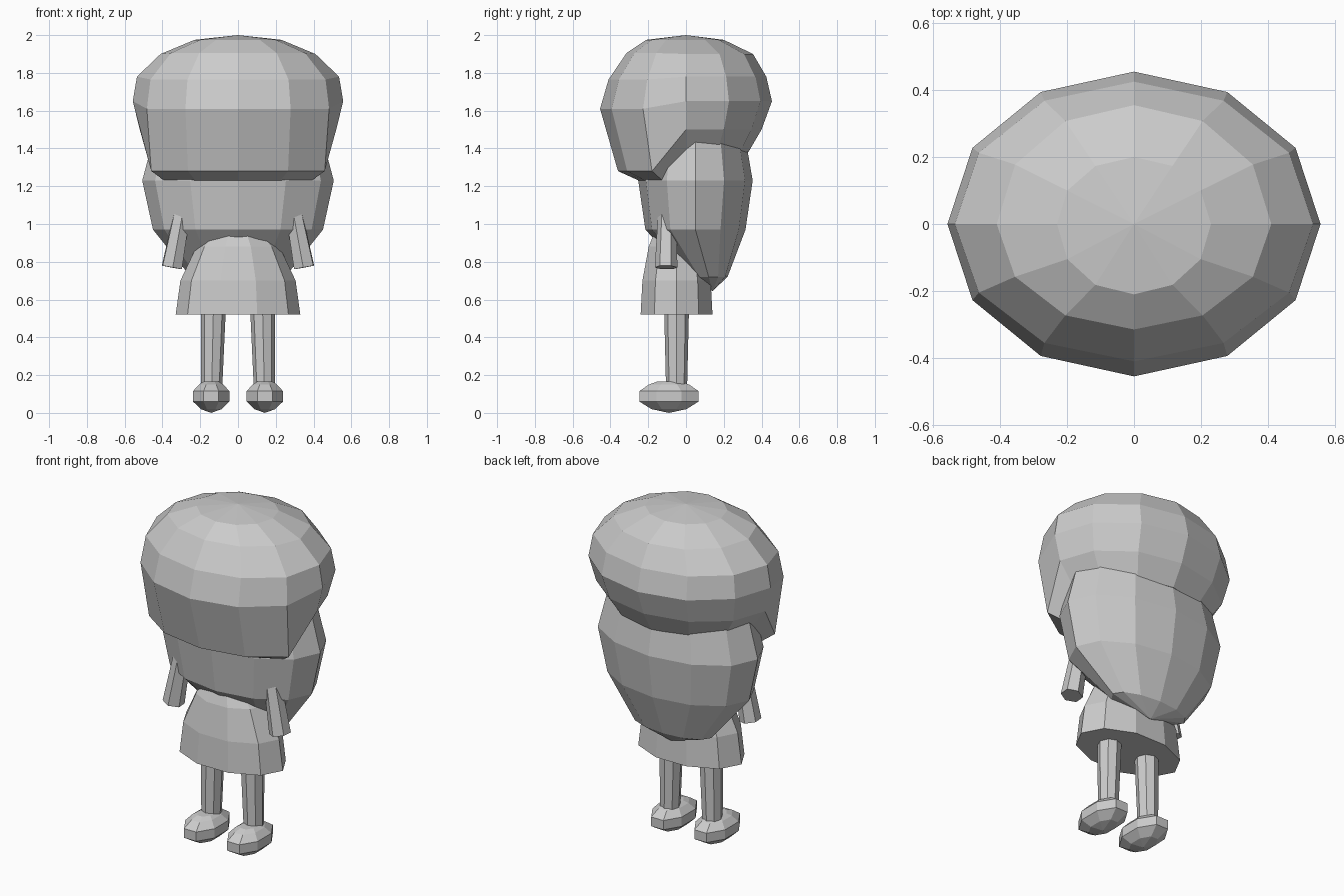
import bpy, bmesh, math
from mathutils import Vector

cube = bpy.data.objects.get("Cube")
if cube:
    bpy.data.objects.remove(cube, do_unlink=True)

grey = bpy.data.materials.new("plain grey")
grey.use_nodes = True
grey.diffuse_color = (0.6, 0.6, 0.6, 1)
grey.node_tree.nodes["Principled BSDF"].inputs["Base Color"].default_value = (0.6, 0.6, 0.6, 1)


def loft(name, sides, rings, point):
    """Closed skin over rings; point(ring, angle) gives each corner."""
    bm = bmesh.new()
    loops = [[bm.verts.new(point(r, math.tau * i / sides)) for i in range(sides)]
             for r in rings]
    for a, b in zip(loops, loops[1:]):
        for i in range(sides):
            j = (i + 1) % sides
            bm.faces.new((a[i], a[j], b[j], b[i]))
    bm.faces.new(loops[0][::-1])
    bm.faces.new(loops[-1])
    bmesh.ops.remove_doubles(bm, verts=bm.verts, dist=0.002)
    bmesh.ops.recalc_face_normals(bm, faces=bm.faces)
    mesh = bpy.data.meshes.new(name)
    bm.to_mesh(mesh)
    bm.free()
    mesh.materials.append(grey)
    obj = bpy.data.objects.new(name, mesh)
    bpy.context.collection.objects.link(obj)
    return obj


def ellipse(ring, angle, x=0):
    """Ring is height, centre y, x radius, y radius."""
    z, cy, rx, ry = ring
    return x + rx * math.cos(angle), cy + ry * math.sin(angle), z


def tube(name, start, end, r0, r1, sides):
    start, end = Vector(start), Vector(end)
    turn = (end - start).to_track_quat('Z', 'Y')
    loft(name, sides, ((start, r0), (end, r1)), lambda ring, a:
         ring[0] + turn @ Vector((ring[1] * math.cos(a), ring[1] * math.sin(a), 0)))


# Hair cap: short at the back, long fringe at the front
back = ((2.0, 0, 0, 0), (1.975, 0, .23, .20), (1.9, 0, .41, .355),
        (1.78, 0, .535, .425), (1.65, 0, .557, .455), (1.5, 0, .52, .40),
        (1.38, 0, .43, .33), (1.36, 0, 0, 0))
fringe = ((2.0, 0, 0, 0), (1.975, 0, .23, .21), (1.905, 0, .41, .315),
          (1.765, 0, .535, .41), (1.61, 0, .557, .455), (1.28, 0, .53, .36),
          (1.23, 0, .45, .25), (1.23, 0, 0, 0))
loft("hair_cap", 12, list(zip(back, fringe)),
     lambda pair, a: ellipse(pair[math.sin(a) < -0.1], a))

# Head with long hair hanging behind
loft("head_and_long_hair", 12, (
    (1.68, .05, .25, .15), (1.48, .05, .44, .26), (1.23, .05, .507, .303),
    (.97, .05, .45, .265), (.72, .12, .25, .10), (.645, .14, 0, 0)), ellipse)

# Dress
loft("dress", 10, ((.52, -.05, .33, .2), (.70, -.05, .305, .19),
                   (.88, -.05, .22, .155), (.94, -.05, .16, .13)), ellipse)

# Paired limbs
for side, s in (("left", 1), ("right", -1)):
    tube(side + "_arm", (s * .35, -.105, .77), (s * .285, -.1, 1.12), .06, .045, 6)
    tube(side + "_leg", (s * .14, -.05, .1), (s * .13, -.05, .56), .055, .066, 8)
    loft(side + "_shoe", 8, (
        (.165, -.09, .045, .07), (.15, -.09, .07, .115), (.115, -.09, .104, .17),
        (.06, -.09, .104, .17), (.02, -.09, .06, .10), (0, -.09, 0, 0)),
        lambda ring, a, s=s: ellipse(ring, a + math.pi / 8, s * .142))
